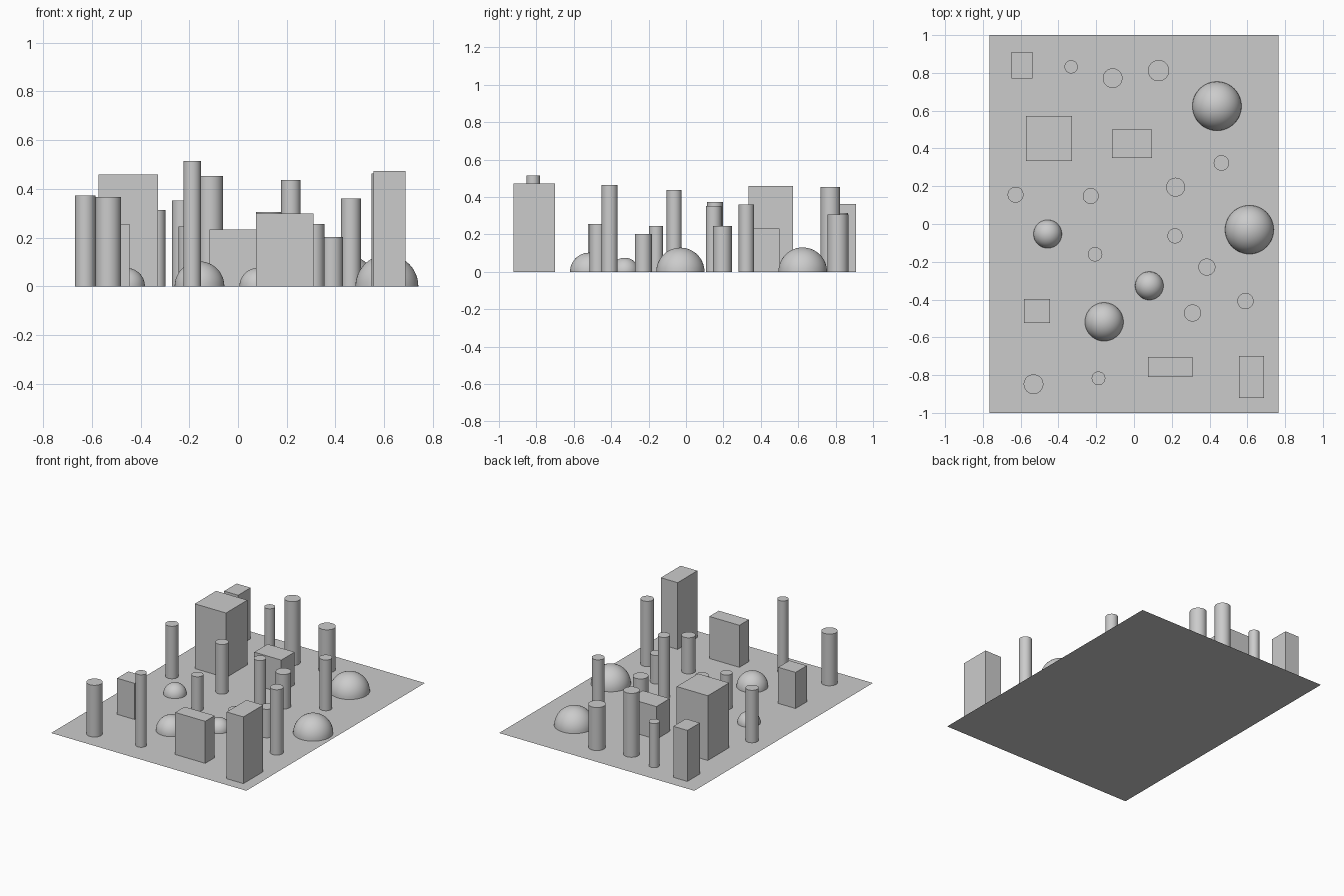
import bpy
import bmesh
import math

cube = bpy.data.objects.get("Cube")
if cube:
    bpy.data.objects.remove(cube, do_unlink=True)

# One plain grey for everything
grey = bpy.data.materials.new("plain_grey")
grey.use_nodes = True
colour = (0.6, 0.6, 0.6, 1)
grey.diffuse_color = colour
grey.node_tree.nodes["Principled BSDF"].inputs["Base Color"].default_value = colour


def finish(name, smooth=False):
    ob = bpy.context.object
    ob.name = name
    ob.data.name = name
    ob.data.materials.append(grey)
    if smooth:
        bpy.ops.object.shade_smooth_by_angle(angle=math.radians(35))
    return ob


def block(name, x, y, w, d, h):
    bpy.ops.mesh.primitive_cube_add(size=1, location=(x, y, h / 2))
    bpy.context.object.scale = (w, d, h)
    bpy.ops.object.transform_apply(location=False, rotation=False, scale=True)
    finish(name)


def pillar(name, x, y, r, h):
    bpy.ops.mesh.primitive_cylinder_add(vertices=48, radius=r, depth=h, location=(x, y, h / 2))
    finish(name, True)


def dome(name, x, y, r):
    # Sphere cut off at the ground
    bpy.ops.mesh.primitive_uv_sphere_add(segments=48, ring_count=24, radius=r, location=(x, y, 0))
    ob = finish(name, True)
    bm = bmesh.new()
    bm.from_mesh(ob.data)
    bmesh.ops.bisect_plane(bm, geom=bm.verts[:] + bm.edges[:] + bm.faces[:], dist=1e-5,
                           plane_co=(0, 0, 0), plane_no=(0, 0, 1), clear_inner=True)
    bm.to_mesh(ob.data)
    bm.free()


# Ground sheet
bpy.ops.mesh.primitive_plane_add(size=2, location=(0, 0, 0))
bpy.context.object.scale = (0.766, 1, 1)
bpy.ops.object.transform_apply(location=False, rotation=False, scale=True)
finish("ground_sheet")

# Rectangular blocks: x, y, width, depth, height
blocks = [
    (-0.593, 0.84, 0.11, 0.14, 0.362),
    (-0.45, 0.453, 0.245, 0.24, 0.459),
    (-0.011, 0.424, 0.212, 0.15, 0.232),
    (-0.513, -0.461, 0.137, 0.126, 0.256),
    (0.192, -0.757, 0.236, 0.106, 0.298),
    (0.622, -0.811, 0.132, 0.222, 0.473),
]
for i, b in enumerate(blocks, 1):
    block(f"block_{i}", *b)

# Round pillars: x, y, radius, height
pillars = [
    (-0.333, 0.832, 0.035, 0.313),
    (-0.113, 0.772, 0.052, 0.453),
    (0.13, 0.812, 0.056, 0.305),
    (0.463, 0.323, 0.041, 0.36),
    (-0.627, 0.155, 0.042, 0.372),
    (-0.229, 0.148, 0.042, 0.352),
    (0.22, 0.195, 0.05, 0.245),
    (0.217, -0.063, 0.04, 0.437),
    (-0.206, -0.16, 0.038, 0.245),
    (0.386, -0.228, 0.045, 0.202),
    (0.31, -0.471, 0.045, 0.256),
    (0.59, -0.408, 0.043, 0.463),
    (-0.532, -0.848, 0.052, 0.367),
    (-0.188, -0.817, 0.036, 0.514),
]
for i, p in enumerate(pillars, 1):
    pillar(f"pillar_{i}", *p)

# Half-round domes: x, y, radius
domes = [
    (0.439, 0.624, 0.13),
    (0.611, -0.03, 0.129),
    (-0.457, -0.053, 0.075),
    (0.081, -0.327, 0.075),
    (-0.158, -0.518, 0.102),
]
for i, d in enumerate(domes, 1):
    dome(f"dome_{i}", *d)
